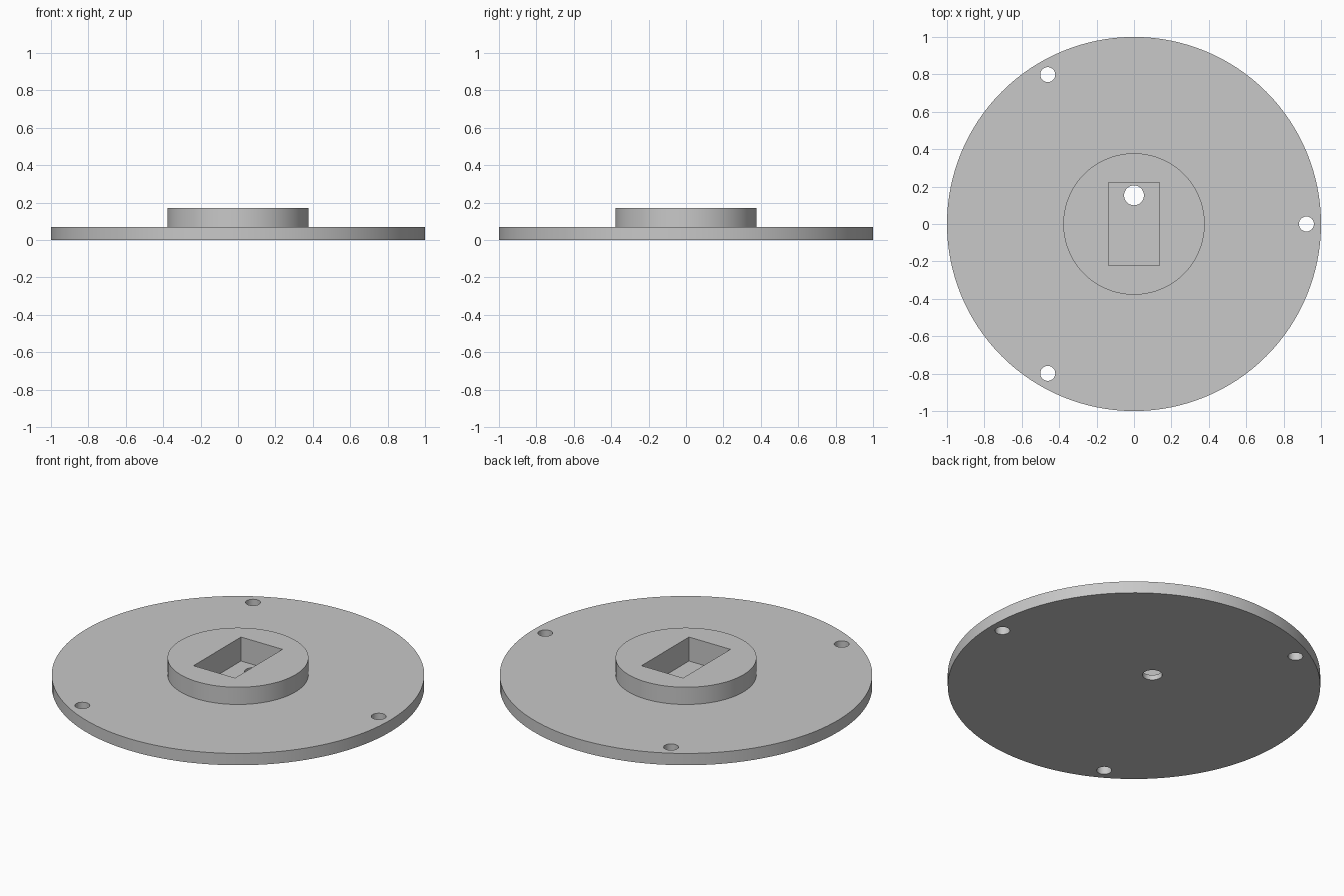
import bpy
import bmesh
from math import cos, sin, radians, tau
from mathutils import Matrix

cube = bpy.data.objects.get("Cube")
if cube:
    bpy.data.objects.remove(cube, do_unlink=True)

PLATE_R, PLATE_TOP = 1.0, 0.07
BOSS_R, BOSS_TOP = 0.378, 0.172
POCKET_X, POCKET_Y, POCKET_FLOOR = 0.272, 0.444, 0.03
BOLT_CIRCLE, BOLT_R = 0.922, 0.04
SHAFT_Y, SHAFT_R = 0.153, 0.053

grey = bpy.data.materials.new("plain grey")
grey.use_nodes = True
colour = (0.58, 0.58, 0.58, 1)
grey.diffuse_color = colour
grey.node_tree.nodes["Principled BSDF"].inputs["Base Color"].default_value = colour


def make_object(name, bm):
    bmesh.ops.recalc_face_normals(bm, faces=bm.faces[:])
    mesh = bpy.data.meshes.new(name)
    bm.to_mesh(mesh)
    bm.free()
    mesh.materials.append(grey)
    obj = bpy.data.objects.new(name, mesh)
    bpy.context.collection.objects.link(obj)
    return obj


def stepped_disc(name, profile, sides):
    """Solid of revolution from (radius, height) points, capped at both ends."""
    bm = bmesh.new()
    rings = [[bm.verts.new((r * cos(tau * i / sides), r * sin(tau * i / sides), z))
              for i in range(sides)] for r, z in profile]
    for low, high in zip(rings, rings[1:]):
        for i in range(sides):
            j = (i + 1) % sides
            bm.faces.new((low[i], low[j], high[j], high[i]))
    bm.faces.new(rings[0][::-1])
    bm.faces.new(rings[-1])
    return make_object(name, bm)


def drill(name, x, y, radius):
    bm = bmesh.new()
    bmesh.ops.create_cone(bm, cap_ends=True, segments=48, radius1=radius,
                          radius2=radius, depth=1,
                          matrix=Matrix.Translation((x, y, 0)))
    return make_object(name, bm)


def block(name, size, centre):
    bm = bmesh.new()
    bmesh.ops.create_cube(bm, size=1, matrix=Matrix.Translation(centre)
                          @ Matrix.Diagonal((*size, 1)))
    return make_object(name, bm)


# Round plate with the raised central boss
flange = stepped_disc("flange_plate", [(PLATE_R, 0), (PLATE_R, PLATE_TOP),
                                       (BOSS_R, PLATE_TOP), (BOSS_R, BOSS_TOP)], 128)

# Rectangular pocket, off-centre through hole and three bolt holes
cutters = [block("pocket_cutter", (POCKET_X, POCKET_Y, 0.5),
                 (0, 0, POCKET_FLOOR + 0.25)),
           drill("shaft_hole_cutter", 0, SHAFT_Y, SHAFT_R)]
for angle in (0, 120, 240):
    a = radians(angle)
    cutters.append(drill("bolt_hole_cutter", BOLT_CIRCLE * cos(a),
                         BOLT_CIRCLE * sin(a), BOLT_R))

bpy.ops.object.select_all(action="DESELECT")
bpy.context.view_layer.objects.active = flange
flange.select_set(True)
for cutter in cutters:
    mod = flange.modifiers.new(cutter.name, "BOOLEAN")
    mod.operation = "DIFFERENCE"
    mod.solver = "EXACT"
    mod.object = cutter
    bpy.ops.object.modifier_apply(modifier=mod.name)
    bpy.data.objects.remove(cutter, do_unlink=True)

bpy.ops.object.shade_smooth_by_angle(angle=radians(30))
